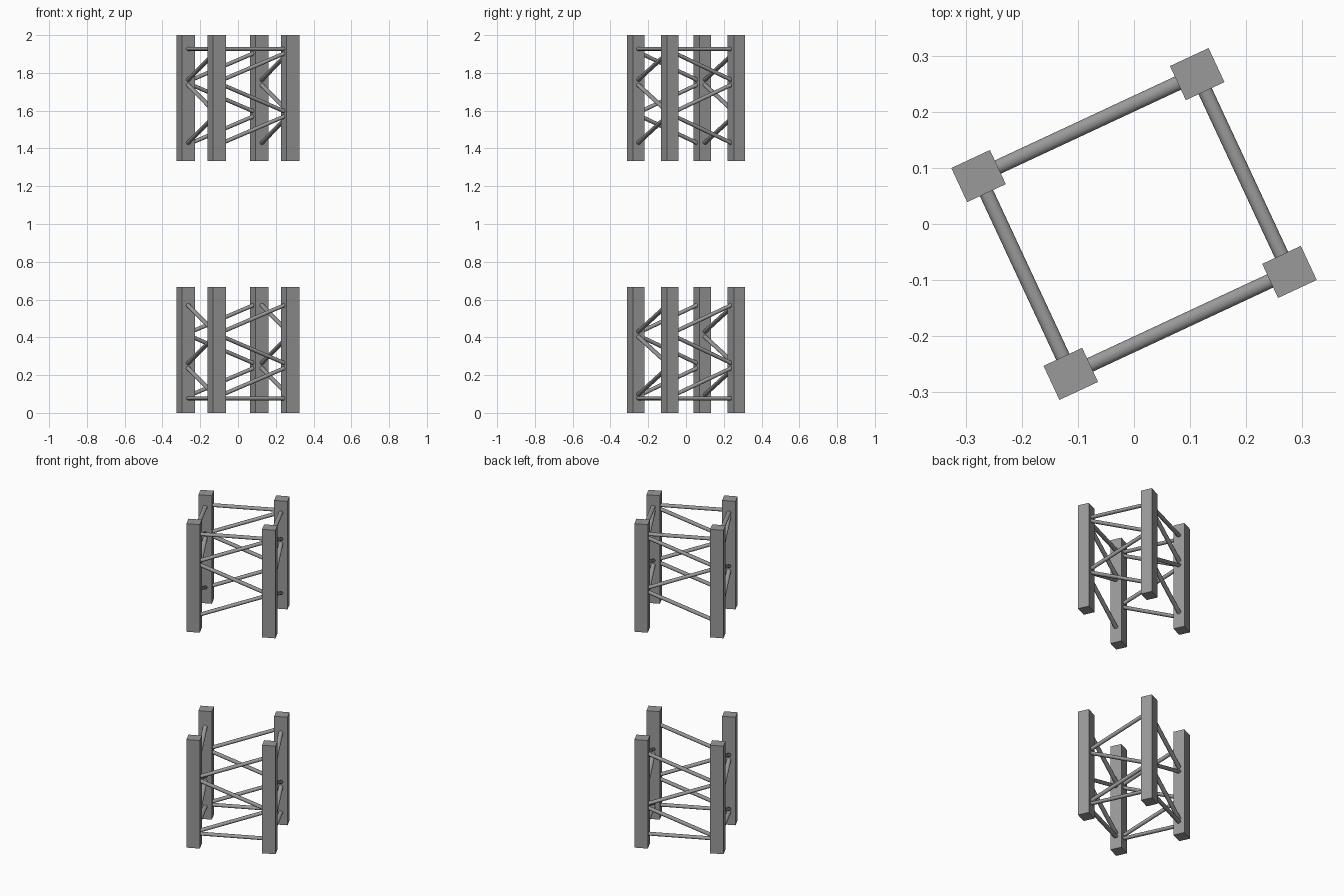
import bpy
import bmesh
import math
from mathutils import Matrix, Vector

cube = bpy.data.objects.get("Cube")
if cube:
    bpy.data.objects.remove(cube, do_unlink=True)

HX, HY = 0.215, 0.1945            # post centres, before the tower is turned
POST_X, POST_Y, POST_H = 0.076, 0.067, 0.667
BRACE_R, SQUASH = 0.013, 0.78     # braces are slightly flattened in z
TURN = Matrix.Rotation(math.radians(25), 4, "Z")
STEP = POST_H / 8

steel = bpy.data.materials.new("grey steel")
steel.use_nodes = True
colour = (0.32, 0.32, 0.32, 1)
steel.diffuse_color = colour
steel.node_tree.nodes["Principled BSDF"].inputs["Base Color"].default_value = colour


def finish(bm, name):
    mesh = bpy.data.meshes.new(name)
    bm.to_mesh(mesh)
    bm.free()
    mesh.materials.append(steel)
    obj = bpy.data.objects.new(name, mesh)
    obj.matrix_world = TURN
    bpy.context.collection.objects.link(obj)


def add_post(name, xy, base):
    bm = bmesh.new()
    place = Matrix.Translation((*xy, base + POST_H / 2))
    size = Matrix.Diagonal((POST_X, POST_Y, POST_H, 1))
    bmesh.ops.create_cube(bm, size=1, matrix=place @ size)
    finish(bm, name)


def add_brace(bm, start, end):
    a, b = (Vector((p[0], p[1], p[2] / SQUASH)) for p in (start, end))
    turn = (b - a).to_track_quat("Z", "Y").to_matrix().to_4x4()
    flat = Matrix.Diagonal((1, 1, SQUASH, 1))
    bmesh.ops.create_cone(bm, cap_ends=True, segments=12, radius1=BRACE_R,
                          radius2=BRACE_R, depth=(b - a).length,
                          matrix=flat @ Matrix.Translation((a + b) / 2) @ turn)


def add_side(name, low, high, base, rail_z):
    # zigzag of three diagonals plus one level rail
    bm = bmesh.new()
    nodes = [(*(low, high)[i % 2], base + STEP * (1 + 2 * i)) for i in range(4)]
    for start, end in zip(nodes, nodes[1:]):
        add_brace(bm, start, end)
    add_brace(bm, (*low, rail_z), (*high, rail_z))
    for face in bm.faces:
        face.smooth = len(face.verts) == 4
    finish(bm, name)


corners = {
    "front_right": (-HX, -HY),
    "front_left": (HX, -HY),
    "back_right": (-HX, HY),
    "back_left": (HX, HY),
}

# Two separate tower sections
for section, base, rail_z in (("lower", 0, 0.077), ("upper", 2 - POST_H, 1.927)):
    for name, xy in corners.items():
        add_post(f"{section}_{name}_post", xy, base)
    for end in ("front", "back"):
        add_side(f"{section}_{end}_bracing", corners[end + "_right"],
                 corners[end + "_left"], base, rail_z)
    first, last = ("front", "back") if section == "lower" else ("back", "front")
    for side in ("right", "left"):
        add_side(f"{section}_{side}_bracing", corners[f"{first}_{side}"],
                 corners[f"{last}_{side}"], base, rail_z)
